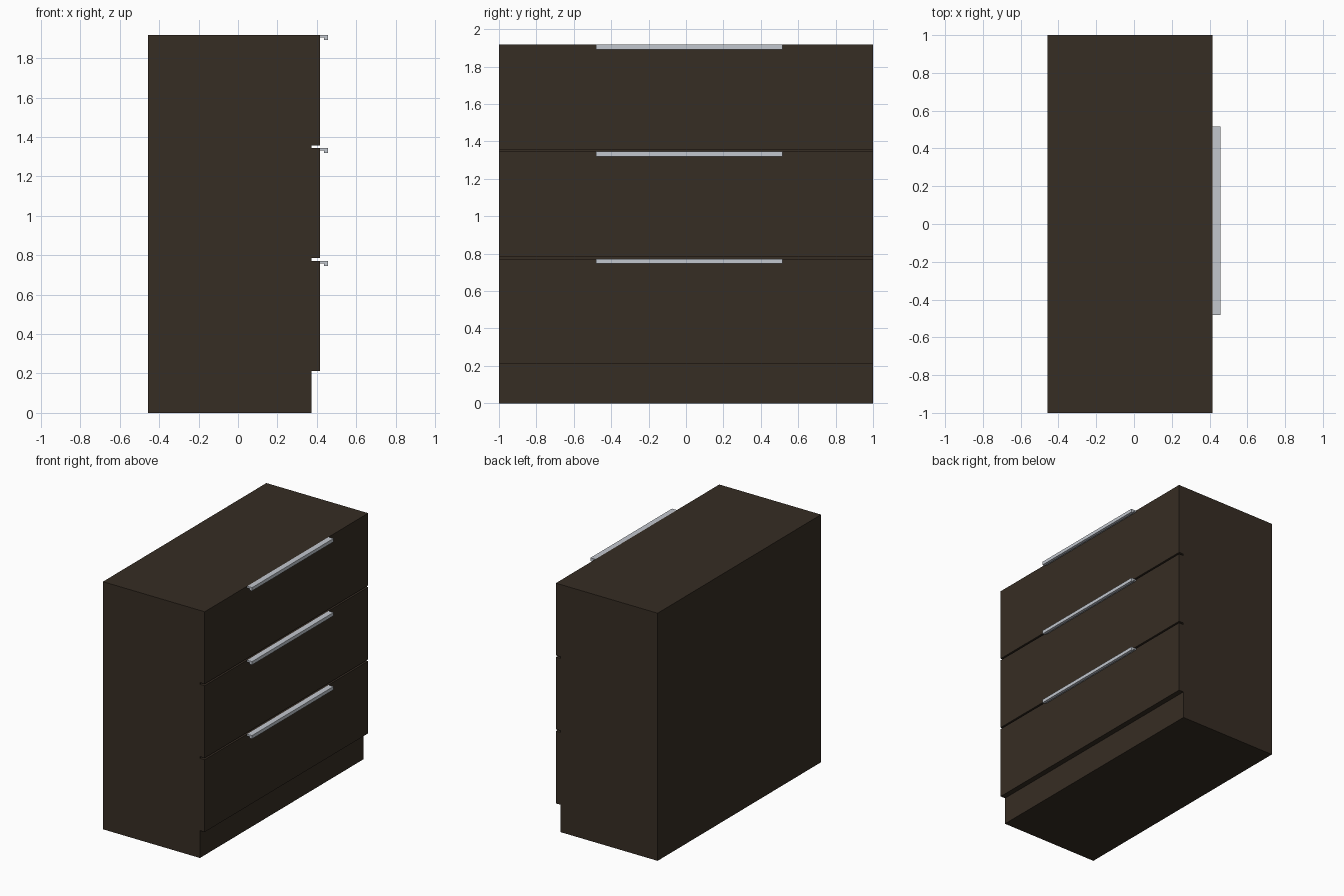
import bpy, bmesh

if "Cube" in bpy.data.objects:
    bpy.data.objects.remove(bpy.data.objects["Cube"])


def material(name, rgb):
    m = bpy.data.materials.new(name)
    m.diffuse_color = (*rgb, 1.0)
    m.use_nodes = True
    m.node_tree.nodes["Principled BSDF"].inputs["Base Color"].default_value = m.diffuse_color
    return m


wood = material("dark brown wood", (0.037, 0.026, 0.017))
metal = material("brushed metal", (0.54, 0.57, 0.62))


def extrude_profile(name, points, y0, y1, mat):
    """Solid from an (x, z) profile swept along y."""
    bm = bmesh.new()
    face = bm.faces.new([bm.verts.new((x, y0, z)) for x, z in points])
    out = bmesh.ops.extrude_face_region(bm, geom=[face])
    verts = [g for g in out["geom"] if isinstance(g, bmesh.types.BMVert)]
    bmesh.ops.translate(bm, verts=verts, vec=(0, y1 - y0, 0))
    bmesh.ops.recalc_face_normals(bm, faces=bm.faces[:])
    mesh = bpy.data.meshes.new(name)
    bm.to_mesh(mesh)
    bm.free()
    mesh.materials.append(mat)
    ob = bpy.data.objects.new(name, mesh)
    bpy.context.collection.objects.link(ob)
    return ob


def rect(x0, x1, z0, z1):
    return [(x0, z0), (x1, z0), (x1, z1), (x0, z1)]


BACK, CARCASS, FRONT, GRIP = -0.457, 0.374, 0.415, 0.457
TOP, PITCH, HEIGHT = 1.918, 0.573, 0.560

# Cabinet body, including the recessed plinth
extrude_profile("cabinet_body", rect(BACK, CARCASS, 0, TOP), -1, 1, wood)

for i in range(3):
    top = TOP - i * PITCH
    # Drawer front
    extrude_profile(f"drawer_front_{i + 1}",
                    rect(CARCASS, FRONT, top - HEIGHT, top), -1, 1, wood)
    # L-shaped edge pull, slightly off centre
    pull = [(FRONT, top), (GRIP, top), (GRIP, top - 0.026),
            (GRIP - 0.021, top - 0.026), (GRIP - 0.021, top - 0.013),
            (FRONT, top - 0.013)]
    extrude_profile(f"drawer_handle_{i + 1}", pull, -0.481, 0.516, metal)
